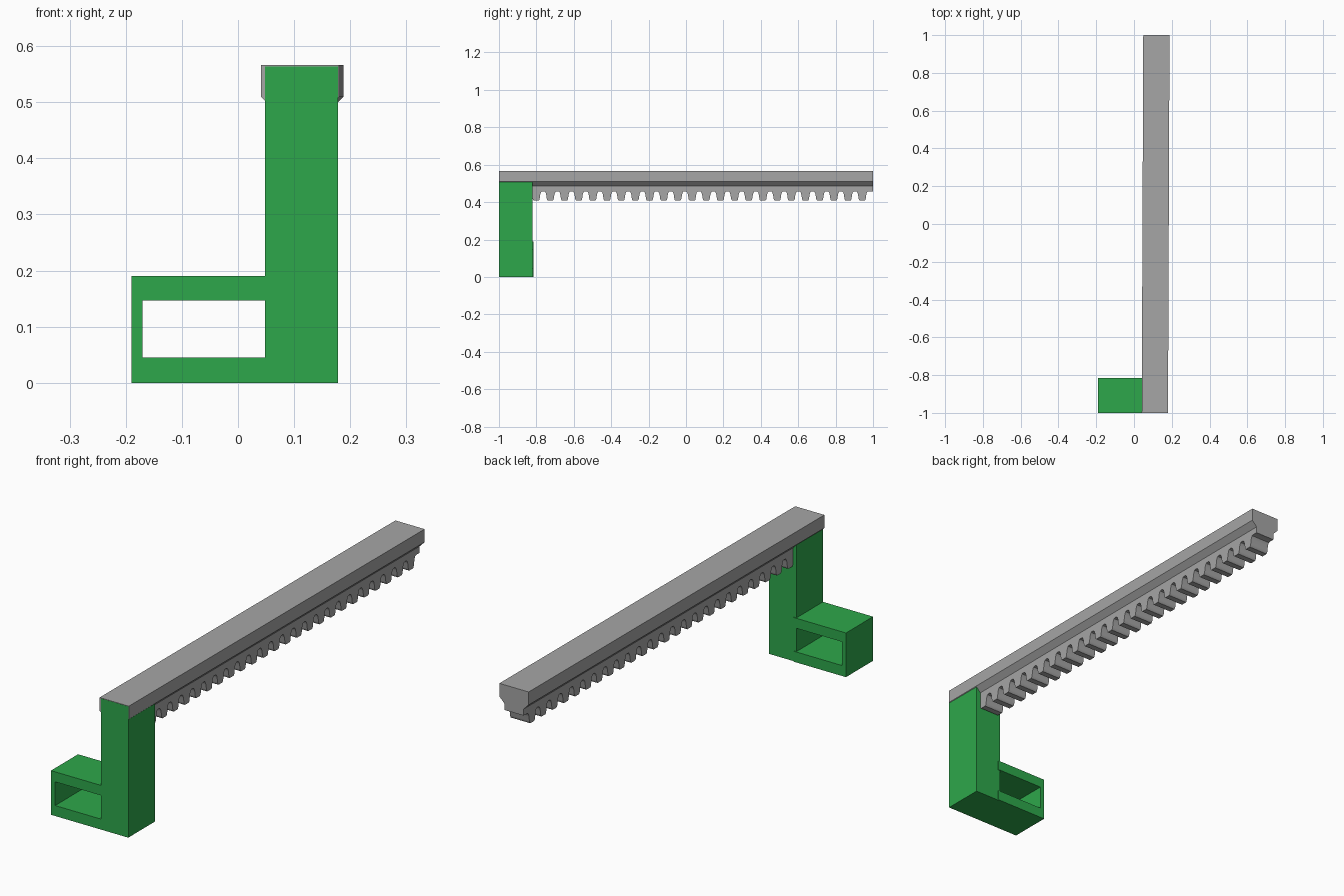
import bpy, bmesh
from mathutils import Vector

if "Cube" in bpy.data.objects:
    bpy.data.objects.remove(bpy.data.objects["Cube"])


def material(name, color):
    m = bpy.data.materials.new(name)
    m.diffuse_color = (*color, 1)
    m.use_nodes = True
    m.node_tree.nodes["Principled BSDF"].inputs["Base Color"].default_value = m.diffuse_color
    return m


GREEN = material("green", (0.027, 0.39, 0.07))
GREY = material("grey", (0.38, 0.38, 0.38))


def prism(name, points, along, mat):
    """Face through the points, extruded along a vector."""
    bm = bmesh.new()
    face = bm.faces.new([bm.verts.new(p) for p in points])
    out = bmesh.ops.extrude_face_region(bm, geom=[face])
    moved = [v for v in out["geom"] if isinstance(v, bmesh.types.BMVert)]
    bmesh.ops.translate(bm, verts=moved, vec=Vector(along))
    bmesh.ops.recalc_face_normals(bm, faces=bm.faces)
    mesh = bpy.data.meshes.new(name)
    bm.to_mesh(mesh)
    bm.free()
    ob = bpy.data.objects.new(name, mesh)
    bpy.context.collection.objects.link(ob)
    mesh.materials.append(mat)
    return ob


def skew(ob):
    """The rack sits very slightly askew on its stand."""
    for v in ob.data.vertices:
        v.co.x += 0.004 * v.co.y


# upright column and the C-shaped clip on its left
column = [(0.048, 0), (0.178, 0), (0.178, 0.564), (0.048, 0.564)]
prism("column", [(x, -1, z) for x, z in column], (0, 0.18, 0), GREEN)
clip = [(0.06, 0), (-0.19, 0), (-0.19, 0.19), (0.06, 0.19),
        (0.06, 0.147), (-0.17, 0.147), (-0.17, 0.045), (0.06, 0.045)]
prism("clip", [(x, -1, z) for x, z in clip], (0, 0.184, 0), GREEN)

# rail: vertical sides, then bevelled inwards to the neck
CX, HALF, NECK = 0.1145, 0.0695, 0.046
right = [(HALF, 0.566), (HALF, 0.51), (NECK, 0.486)]
section = right + [(-x, z) for x, z in reversed(right)]
rail = prism("rail", [(CX + x, -0.9995, z) for x, z in section], (0, 1.9995, 0), GREY)
skew(rail)

# neck with the row of rounded teeth
PITCH, FIRST, COUNT = 0.0758, -0.953, 26
half = [(0.034, 0.458), (0.029, 0.456), (0.025, 0.450), (0.022, 0.440),
        (0.019, 0.420), (0.017, 0.412), (0.013, 0.408)]
tooth = [(-y, z) for y, z in half] + half[::-1]
outline = [(-0.9995, 0.488), (-0.9995, 0.458)]
for i in range(COUNT):
    outline += [(FIRST + i * PITCH + y, z) for y, z in tooth]
outline += [(1, 0.458), (1, 0.488)]
teeth = prism("rack_teeth", [(CX - NECK, y, z) for y, z in outline], (2 * NECK, 0, 0), GREY)
skew(teeth)
bpy.ops.object.select_all(action='DESELECT')
teeth.select_set(True)
bpy.context.view_layer.objects.active = teeth
bpy.ops.object.shade_smooth_by_angle(angle=0.6)
